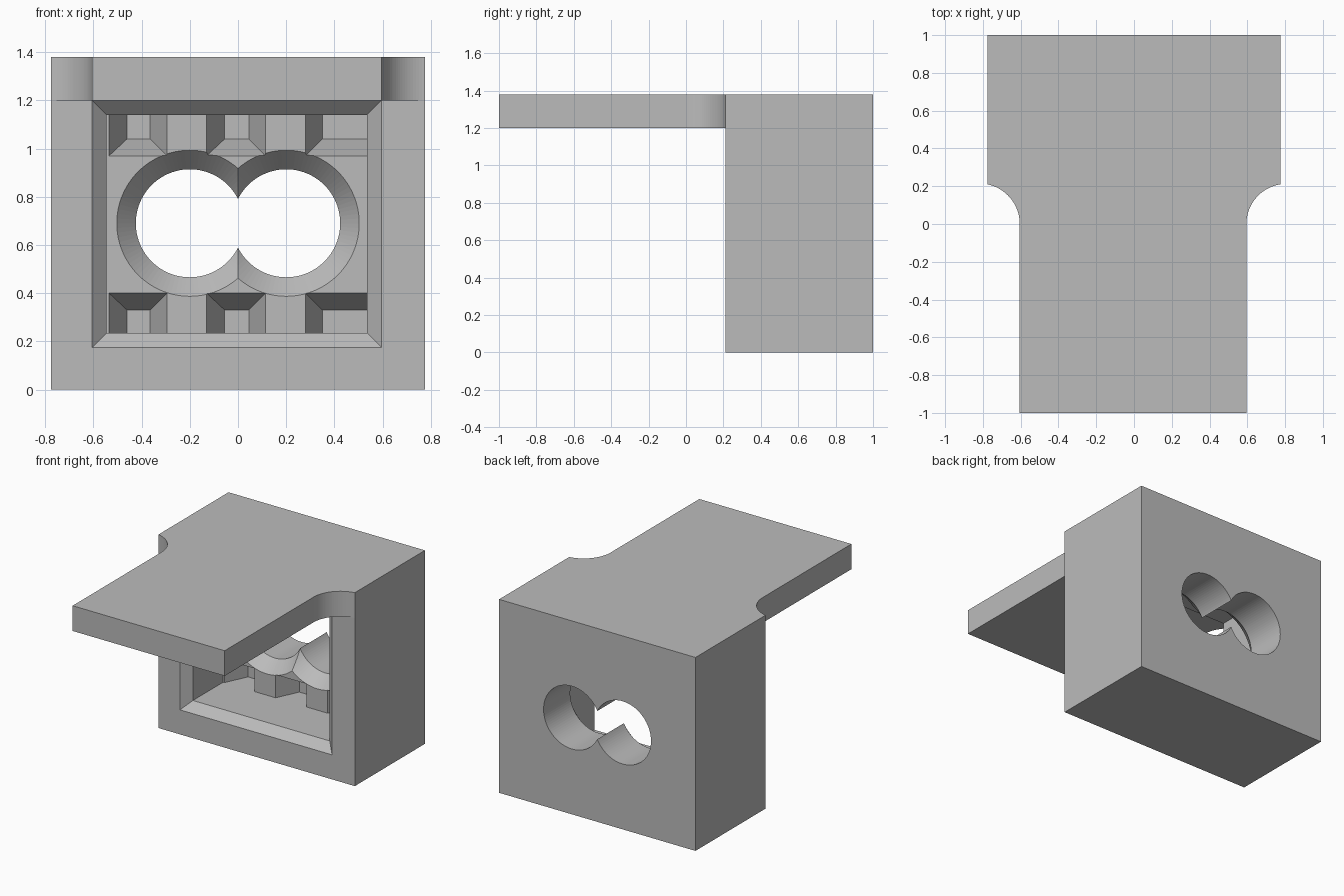
import bpy, bmesh, math

cube = bpy.data.objects.get("Cube")
if cube:
    bpy.data.objects.remove(cube, do_unlink=True)

grey = bpy.data.materials.new("light_grey")
grey.use_nodes = True
GREY = (0.5, 0.5, 0.5, 1)
grey.diffuse_color = GREY
grey.node_tree.nodes["Principled BSDF"].inputs["Base Color"].default_value = GREY


def loft(name, rings):
    """Solid skinned through rings of equal length, capped at both ends."""
    bm = bmesh.new()
    loops = [[bm.verts.new(p) for p in ring] for ring in rings]
    for a, b in zip(loops, loops[1:]):
        for i in range(len(a)):
            j = (i + 1) % len(a)
            bm.faces.new((a[i], a[j], b[j], b[i]))
    bm.faces.new(loops[0])
    bm.faces.new(loops[-1])
    bmesh.ops.recalc_face_normals(bm, faces=bm.faces)
    mesh = bpy.data.meshes.new(name)
    bm.to_mesh(mesh)
    bm.free()
    mesh.materials.append(grey)
    obj = bpy.data.objects.new(name, mesh)
    bpy.context.collection.objects.link(obj)
    return obj


def rect(x0, x1, z0, z1, y):
    return [(x0, y, z0), (x1, y, z0), (x1, y, z1), (x0, y, z1)]


def circle(cx, r, y, n=96):
    steps = [2 * math.pi * i / n for i in range(n)]
    return [(cx + r * math.cos(t), y, MID + r * math.sin(t)) for t in steps]


def combine(target, tool, operation):
    """Apply a boolean and remove the tool object."""
    bpy.context.view_layer.objects.active = target
    mod = target.modifiers.new("combine", 'BOOLEAN')
    mod.operation = operation
    mod.solver = 'EXACT'
    mod.object = tool
    bpy.ops.object.modifier_apply(modifier=mod.name)
    bpy.data.objects.remove(tool, do_unlink=True)


HALF, TOP, SHELF_Z = 0.775, 1.38, 1.2
FRONT, PLATEAU, FLOOR, BACK = 0.21, 0.61, 0.77, 1.0
LEFT, RIGHT = -0.605, 0.595
MID = 0.69

# Main block
body = loft("bracket_body", [rect(-HALF, HALF, 0, TOP, FRONT),
                             rect(-HALF, HALF, 0, TOP, BACK)])

# Front cavity with a bevelled rim
c = 0.06
inner = (LEFT + c, RIGHT - c, 0.235, 1.14)
cavity = loft("cavity_cutter", [rect(LEFT, RIGHT, 0.175, SHELF_Z, FRONT),
                                rect(*inner, FRONT + c),
                                rect(*inner, PLATEAU)])
combine(body, cavity, 'DIFFERENCE')

# Tapered pockets along the top and bottom of the cavity
pockets = [(-0.535, -0.295, -0.46, -0.365),
           (-0.13, 0.115, -0.055, 0.045),
           (0.28, 0.535, 0.35, 0.535)]
for x0, x1, f0, f1 in pockets:
    for wide, narrow in (((0.97, 1.14), (1.04, 1.14)),
                         ((0.235, 0.4), (0.235, 0.33))):
        pocket = loft("pocket_cutter", [rect(x0, x1, *wide, PLATEAU),
                                        rect(f0, f1, *narrow, FLOOR)])
        combine(body, pocket, 'DIFFERENCE')

# Twin countersunk holes through the back
for side in (-1, 1):
    cx = 0.2 * side
    hole = loft("hole_cutter", [circle(cx, 0.303, PLATEAU - 0.1),
                                circle(cx, 0.303, PLATEAU),
                                circle(cx, 0.224, PLATEAU + 0.09),
                                circle(cx, 0.224, BACK + 0.1)])
    combine(body, hole, 'DIFFERENCE')


# Overhanging shelf with concave corners where it meets the block
def fillet(edge, side, n=24):
    d = HALF - abs(edge)
    r = (d * d + FRONT * FRONT) / (2 * d)
    end = math.asin(FRONT / r)
    if r < d:
        end = math.pi - end
    cx = abs(edge) + r
    pts = [(side * (cx - r * math.cos(end * i / n)),
            r * math.sin(end * i / n)) for i in range(n)]
    return pts + [(side * HALF, FRONT)]


outline = [(LEFT, -1), (RIGHT, -1)] + fillet(RIGHT, 1) + fillet(LEFT, -1)[::-1]
shelf = loft("shelf", [[(x, y, z) for x, y in outline] for z in (SHELF_Z, TOP)])
combine(body, shelf, 'UNION')

# Merge leftover coplanar faces
bm = bmesh.new()
bm.from_mesh(body.data)
bmesh.ops.remove_doubles(bm, verts=bm.verts, dist=0.0001)
bmesh.ops.dissolve_limit(bm, angle_limit=math.radians(0.5),
                         verts=bm.verts, edges=bm.edges)
bm.to_mesh(body.data)
bm.free()
